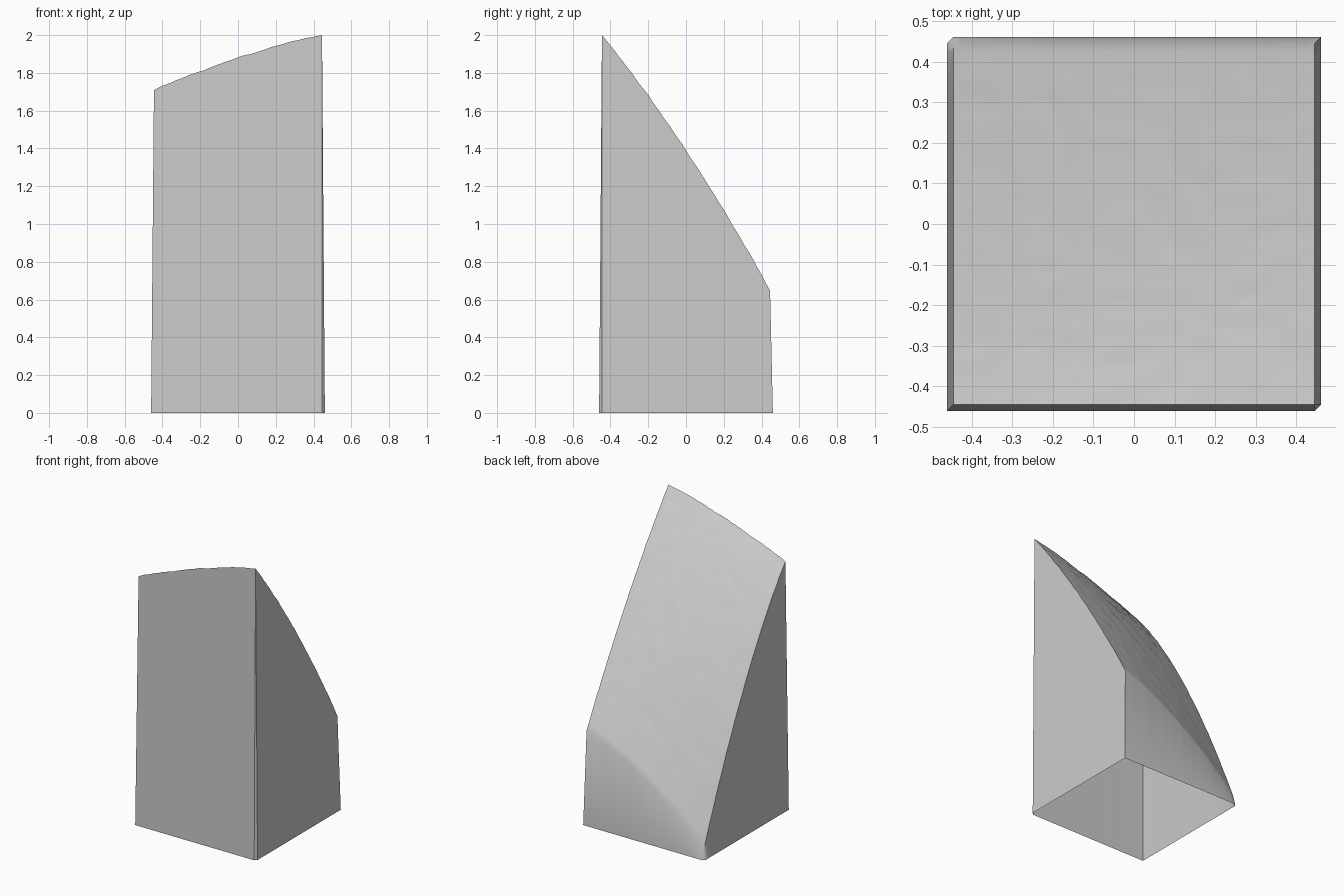
import bpy, bmesh, math
from mathutils import Vector, noise

cube = bpy.data.objects.get("Cube")
if cube:
    bpy.data.objects.remove(cube, do_unlink=True)

N = 40          # cells along each side
HALF = 0.445    # half width of the ground
FLARE = 0.015   # how far the skirt leans out at its foot


def lerp(a, b, t):
    return a + (b - a) * t


def ground_height(x, y):
    """Bulging slope between four corner heights, with faint ripples."""
    u, v = (x + HALF) / (2 * HALF), (y + HALF) / (2 * HALF)
    z = lerp(lerp(1.71, 2.0, u), lerp(0.06, 0.65, u), v)
    z += 4 * v * (1 - v) * lerp(0.14, 0.065, u)
    z += 4 * u * (1 - u) * lerp(0.025, 0.07, v)
    ripple = noise.noise(Vector((x * 9, y * 22, 0))) + 0.5 * noise.noise(Vector((x * 25, y * 30, 5)))
    fade = min(1, 12 * math.hypot(1 - u, v))
    return min(z + 0.007 * ripple * fade, 2.0)


# Ground surface
bm = bmesh.new()
rows = []
for j in range(N + 1):
    row = []
    for i in range(N + 1):
        x, y = lerp(-HALF, HALF, i / N), lerp(-HALF, HALF, j / N)
        row.append(bm.verts.new((x, y, ground_height(x, y))))
    rows.append(row)
for j in range(N):
    for i in range(N):
        bm.faces.new((rows[j][i], rows[j][i + 1], rows[j + 1][i + 1], rows[j + 1][i]))

# Skirt walls, open underneath: front, right, back, left
sides = [
    (rows[0], Vector((0, -1, 0))),
    ([r[N] for r in rows], Vector((1, 0, 0))),
    (rows[N][::-1], Vector((0, 1, 0))),
    ([r[0] for r in rows][::-1], Vector((-1, 0, 0))),
]
feet = []
for k, (tops, out) in enumerate(sides):
    along = Vector((-out.y, out.x, 0))
    foot = []
    for i, top in enumerate(tops):
        p = Vector((top.co.x, top.co.y, 0)) + out * FLARE
        # two opposite corners are mitred, the other two are cut off
        if i == 0 and k % 2 == 0:
            p -= along * FLARE
        if i == N and k % 2 == 1:
            p += along * FLARE
        foot.append(bm.verts.new(p))
    for i in range(N):
        bm.faces.new((tops[i], foot[i], foot[i + 1], tops[i + 1]))
    feet.append(foot)

# Narrow facets at the cut corners
for k in (0, 2):
    bm.faces.new((sides[k][0][N], feet[k][N], feet[k + 1][0]))
bmesh.ops.remove_doubles(bm, verts=bm.verts[:], dist=0.0005)

mesh = bpy.data.meshes.new("terrain_block")
bm.to_mesh(mesh)
bm.free()
block = bpy.data.objects.new("terrain_block", mesh)
bpy.context.collection.objects.link(block)

# Plain grey stone
grey = bpy.data.materials.new("plain_grey")
grey.use_nodes = True
colour = (0.6, 0.6, 0.6, 1)
grey.diffuse_color = colour
grey.node_tree.nodes["Principled BSDF"].inputs["Base Color"].default_value = colour
mesh.materials.append(grey)

bpy.ops.object.select_all(action="DESELECT")
block.select_set(True)
bpy.context.view_layer.objects.active = block
bpy.ops.object.shade_smooth_by_angle(angle=math.radians(42))
